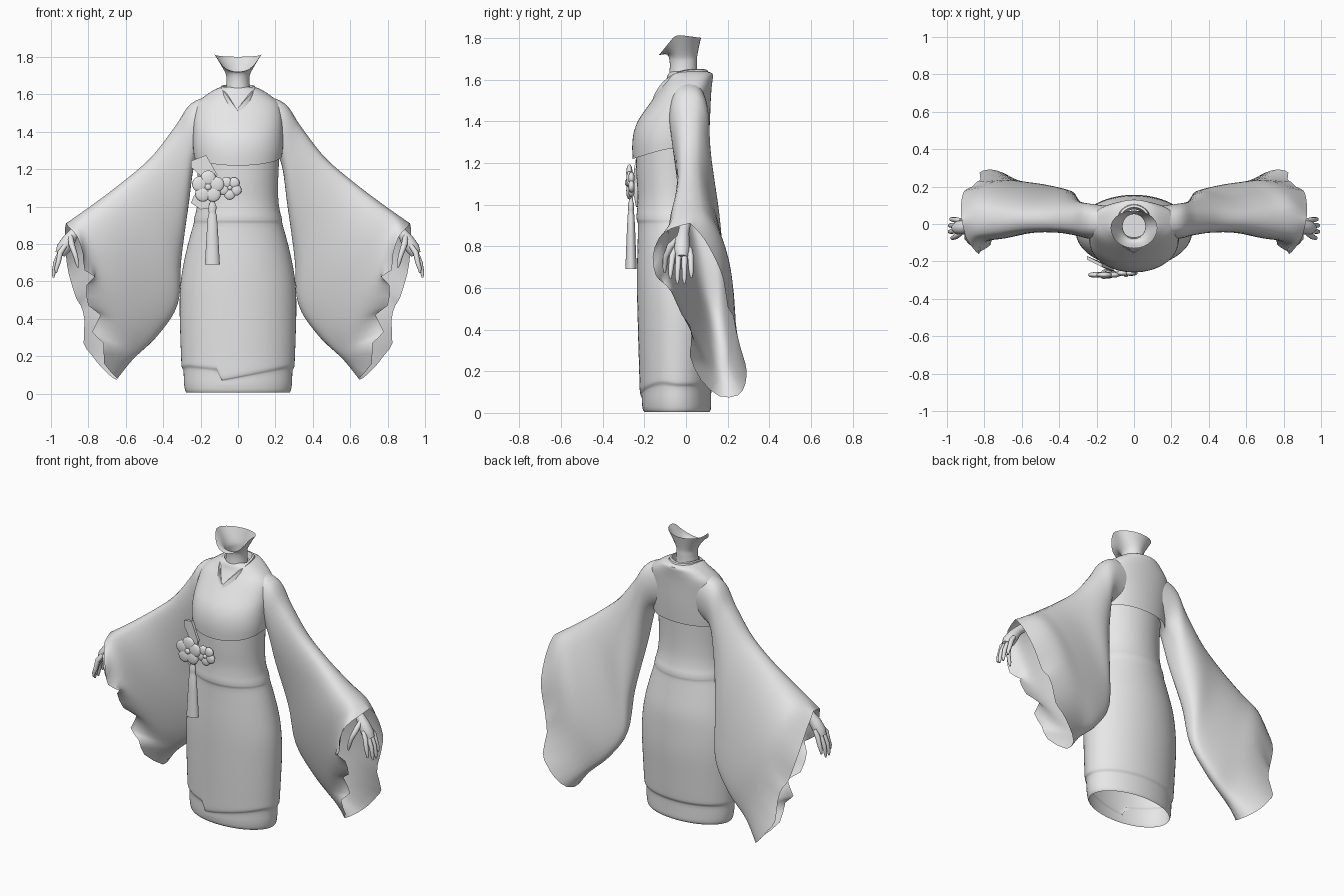
import bpy, bmesh, math
from mathutils import Vector

if "Cube" in bpy.data.objects:
    bpy.data.objects.remove(bpy.data.objects["Cube"])

cloth = bpy.data.materials.new("plain grey")
cloth.diffuse_color = (0.8, 0.8, 0.8, 1)
cloth.use_nodes = True
cloth.node_tree.nodes["Principled BSDF"].inputs["Base Color"].default_value = cloth.diffuse_color


def finish(name, bm, mirror=False, angle=40):
    bmesh.ops.recalc_face_normals(bm, faces=bm.faces)
    me = bpy.data.meshes.new(name)
    bm.to_mesh(me)
    bm.free()
    me.materials.append(cloth)
    me.shade_smooth()
    me.set_sharp_from_angle(angle=math.radians(angle))
    ob = bpy.data.objects.new(name, me)
    bpy.context.collection.objects.link(ob)
    if mirror:
        ob.modifiers.new("mirror", 'MIRROR').use_mirror_merge = False
    return ob


def loft(bm, rows, closed=True, cap=False):
    vr = [[bm.verts.new(p) for p in r] for r in rows]
    n = len(rows[0])
    for a, b in zip(vr, vr[1:]):
        for i in range(n if closed else n - 1):
            j = (i + 1) % n
            bm.faces.new((a[i], a[j], b[j], b[i]))
    if cap:
        bm.faces.new(vr[0])
        bm.faces.new(vr[-1])
    return vr


def catmull(rows, steps):
    """Smoothly fill in rows of points between the given rows."""
    out = []
    for i in range(len(rows) - 1):
        quad = (rows[max(i - 1, 0)], rows[i], rows[i + 1], rows[min(i + 2, len(rows) - 1)])
        for s in range(steps):
            t = s / steps
            out.append([0.5 * (2 * b + (c - a) * t + (2 * a - 5 * b + 4 * c - d) * t * t
                               + (3 * b - a - 3 * c + d) * t ** 3) for a, b, c, d in zip(*quad)])
    return out + [rows[-1]]


def power(v, e):
    return math.copysign(abs(v) ** e, v)


def ring(z, hw, yf, yb, n=64, front=1, back=1):
    yc, hd = (yf + yb) / 2, (yb - yf) / 2
    pts = []
    for i in range(n):
        s = math.sin(2 * math.pi * i / n)
        pts.append(Vector((hw * math.cos(2 * math.pi * i / n), yc + hd * power(s, front if s < 0 else back), z)))
    return pts


def tube(bm, pts, n=10):
    """Tapered tube through (x, y, z, radius) points."""
    p = [Vector(q[:3]) for q in pts]
    rows = []
    for i, q in enumerate(pts):
        rot = (p[min(i + 1, len(p) - 1)] - p[max(i - 1, 0)]).to_track_quat('Z', 'Y')
        rows.append([p[i] + rot @ Vector((q[3] * math.cos(2 * math.pi * k / n),
                                          q[3] * math.sin(2 * math.pi * k / n), 0)) for k in range(n)])
    loft(bm, rows, cap=True)


def shell(name, profile, steps, edit, **shape):
    rows = catmull([ring(*r, **shape) for r in profile], steps)
    edit(rows)
    bm = bmesh.new()
    loft(bm, rows)
    return finish(name, bm)


# Sash and skirt in one shell, with an uneven wrapped hem at the front
def hem(rows):
    for row in rows:
        w = max(0, 1 - abs(row[0].z - .135) / .1)
        for p in row:
            if p.y < -.05:
                edge = 0.07 + 0.2 * (p.x + 0.1) if p.x > -0.1 else 0.13 - 0.1 * (p.x + 0.1)
                p.z += w * (edge - .135) * min(1, (-.05 - p.y) / .08)


shell("sash_and_skirt",
      [(1.29, .222, -.242, .095), (1.15, .215, -.238, .09), (1.05, .215, -.232, .092),
       (.985, .222, -.234, .102), (.95, .231, -.237, .112), (.925, .236, -.236, .115), (.905, .238, -.231, .115),
       (.82, .262, -.232, .13), (.70, .29, -.235, .15), (.58, .308, -.235, .155), (.45, .312, -.232, .155),
       (.30, .308, -.228, .145), (.19, .304, -.224, .137), (.148, .302, -.222, .133), (.135, .297, -.218, .128),
       (.12, .291, -.213, .122), (.06, .289, -.212, .121), (.02, .283, -.208, .12), (.005, .275, -.20, .113)],
      3, hem)


# Bodice, its lower edge dipping at the front
def dip(rows):
    for k, row in enumerate(rows[:4]):
        for p in row:
            if p.y < -.08:
                p.z -= 0.05 * (1 - k / 4) * ((-.08 - p.y) / .18) ** 1.2


shell("bodice", [(1.268, .235, -.256, .106), (1.32, .24, -.257, .11), (1.40, .24, -.232, .115),
                 (1.48, .237, -.178, .118), (1.55, .222, -.128, .122), (1.595, .172, -.098, .127),
                 (1.628, .12, -.085, .128), (1.64, .085, -.07, .10)], 3, dip, front=.9, back=.7)

# Crossed collar band
path = [(.025, -.172, 1.485), (-.015, -.142, 1.535), (-.05, -.105, 1.59), (-.08, -.03, 1.64), (-.06, .06, 1.652),
        (0, .09, 1.65), (.06, .06, 1.652), (.08, -.03, 1.64), (.05, -.105, 1.59), (0, -.15, 1.53)]
rows = []
for (p,) in catmull([[Vector(p)] for p in path], 4):
    out = Vector((p.x, p.y, 0)).normalized()
    side = min(1, max(0, (p.z - 1.5) / .12))
    rows.append([p - out * .012 - Vector((0, 0, .04)), p, p + out * .012 * side + Vector((0, 0, -.003)),
                 p + out * (.012 + .02 * side) + Vector((.012 if p.x < 0 else -.012, 0, -.045))])
bm = bmesh.new()
loft(bm, rows, closed=False)
finish("collar", bm)

# Neck flaring into the open jaw rim
neck = [ring(z, w, f, b, 32) for z, w, f, b in
        ((1.56, .075, -.08, .07), (1.62, .066, -.08, .055), (1.68, .061, -.078, .053), (1.72, .07, -.09, .055))]
jaw = []
for i in range(32):
    c, s = math.cos(2 * math.pi * i / 32), math.sin(2 * math.pi * i / 32)
    jaw.append(Vector((.125 * c, -.02 + (.11 if s < 0 else .092) * s,
                       1.813 - .012 * max(0, s) - .095 * max(0, (-s - .3) / .7))))
bm = bmesh.new()
bm.faces.new(loft(bm, catmull(neck + [jaw], 4))[0])
finish("neck", bm)

# Wide hanging sleeve: top x z y, bottom x z y, thickness at top and bottom
stations = [(.12, 1.60, .01, .14, 1.30, .0, .09, .09), (.25, 1.552, .015, .225, 1.25, .015, .098, .09),
            (.335, 1.43, .015, .265, 1.00, .05, .098, .08), (.46, 1.268, .015, .303, .72, .115, .10, .08),
            (.60, 1.145, .015, .322, .48, .145, .115, .07), (.75, 1.03, .01, .43, .31, .165, .155, .08),
            (.855, .955, .01, .56, .185, .175, .185, .09)]
# Ragged cuff, down the front edge and up the back edge
cuff = [(.92, .02, .91), (.90, -.07, .885), (.86, -.13, .84), (.83, -.16, .75), (.82, -.145, .66),
        (.765, -.11, .625), (.81, -.07, .58), (.80, -.02, .47), (.735, .02, .42), (.78, .025, .33),
        (.72, .02, .27), (.715, .07, .16), (.645, .16, .08), (.67, .25, .085), (.73, .285, .14),
        (.785, .29, .21), (.825, .275, .27), (.82, .24, .39), (.84, .225, .47), (.865, .20, .51),
        (.905, .18, .64), (.92, .14, .74), (.925, .09, .83), (.925, .05, .88)]
rows = []
for xt, zt, yt, xb, zb, yb, ht, hb in stations:
    row = []
    for k in range(24):
        a = 2 * math.pi * k / 24
        t = (1 - math.cos(a)) / 2
        h = (ht + (hb - ht) * t) * power(math.sin(a), .8)
        row.append(Vector((xt + (xb - xt) * t, yt + (yb - yt) * t - h, zt + (zb - zt) * t)))
    rows.append(row)
rows.append([Vector(p) for p in cuff])
around = list(zip(*catmull(rows, 5)))
around = catmull([list(c) for c in around + around[:1]], 2)[:-1]
bm = bmesh.new()
loft(bm, list(zip(*around)))
finish("sleeves", bm, mirror=True, angle=60)

# Wrists, palms, fingers and thumbs
bm = bmesh.new()
tube(bm, [(.78, 0, .93, .028), (.83, -.005, .90, .027), (.875, -.012, .862, .027), (.905, -.018, .82, .036),
          (.935, -.02, .775, .038), (.952, -.02, .745, .028)], 14)
for reach, drop, y in ((-.012, .645, -.065), (.002, .622, -.036), (.002, .622, -.007), (-.006, .65, .022)):
    tube(bm, [(.925, y * .75, .79, .013), (.95, y, .755, .015), (.973 + reach, y * 1.1, .70, .013),
              (.983 + reach, y * 1.15, drop + .025, .011), (.985 + reach, y * 1.15, drop, .005)])
tube(bm, [(.895, -.035, .84, .014), (.89, -.075, .80, .017), (.873, -.098, .75, .014),
          (.86, -.102, .70, .011), (.855, -.102, .675, .005)])
finish("hands", bm, mirror=True, angle=60)


# Five-petal flower ornaments
def blob(bm, centre, size):
    for v in bmesh.ops.create_uvsphere(bm, u_segments=20, v_segments=12, radius=1)["verts"]:
        v.co = Vector(centre) + Vector([power(a, .8) * b if i == 1 else a * b
                                        for i, (a, b) in enumerate(zip(v.co, size))])


def flower(name, x, y, z, r, turn):
    bm = bmesh.new()
    for k in range(5):
        a = turn + 2 * math.pi * k / 5
        blob(bm, (x + .53 * r * math.cos(a), y, z + .53 * r * math.sin(a)), (.47 * r, .015, .47 * r))
    blob(bm, (x, y - .008, z), (.2 * r, .014, .2 * r))
    finish(name, bm)


flower("large_flower", -.16, -.272, 1.105, .088, .3)
flower("small_flower", -.043, -.262, 1.10, .064, .9)

# Folded ribbon ends behind the flowers
bm = bmesh.new()
for outline in (((-.13, 1.10), (-.25, 1.21), (-.25, 1.245), (-.17, 1.275), (-.11, 1.17)),
                ((-.13, 1.11), (-.235, 1.06), (-.252, 1.02), (-.20, .985), (-.15, .99), (-.12, 1.04))):
    loft(bm, [[Vector((x, y + (.5 * (-.13 - x) if x < -.13 else 0), z)) for x, z in outline]
              for y in (-.25, -.232)], cap=True)
finish("ribbon", bm)

# Hanging tassel with a knotted cap
bm = bmesh.new()
profile = [(1.05, .010), (1.02, .014), (1.0, .022), (.975, .020), (.965, .019), (.95, .024), (.85, .031), (.69, .040)]
loft(bm, [[Vector((-.137 + r * math.cos(a), -.264 + .68 * r * math.sin(a), z))
           for a in (2 * math.pi * k / 20 for k in range(20))] for z, r in profile], cap=True)
finish("tassel", bm)
